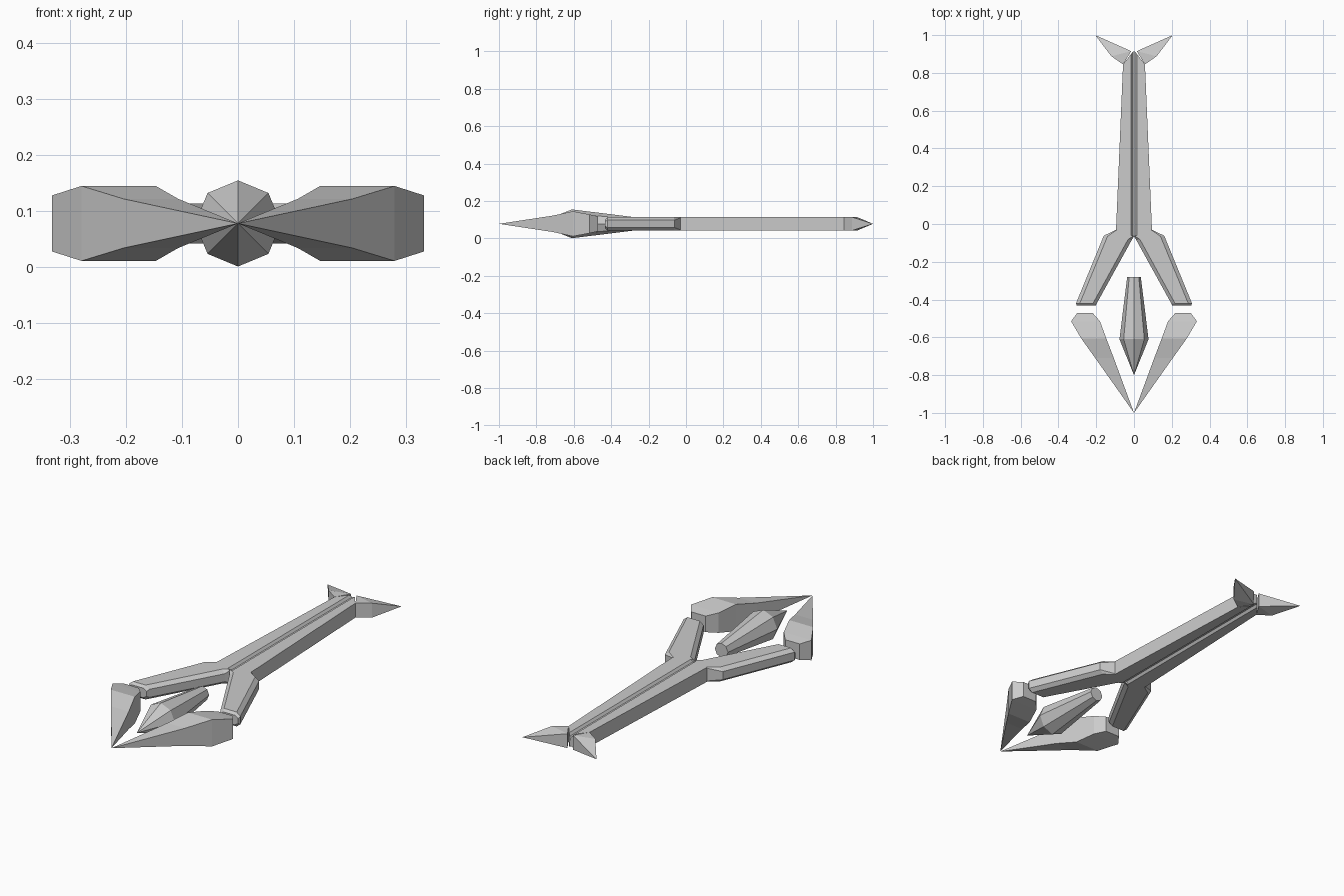
import bpy
import bmesh
import math
from mathutils import Vector

MID = 0.078    # height of the flat symmetry plane
HALF = 0.036   # half thickness of the handle

cube = bpy.data.objects.get("Cube")
if cube:
    bpy.data.objects.remove(cube, do_unlink=True)

steel = bpy.data.materials.new("grey_steel")
steel.use_nodes = True
GREY = (0.6, 0.6, 0.6, 1)
steel.diffuse_color = GREY
steel.node_tree.nodes["Principled BSDF"].inputs["Base Color"].default_value = GREY


def loft(name, rings, mirror=True):
    """Skin a list of equal-length point rings and cap both ends."""
    bm = bmesh.new()
    loops = [[bm.verts.new((x, y, z + MID)) for x, y, z in ring] for ring in rings]
    n = len(loops[0])
    for a, b in zip(loops, loops[1:]):
        for i in range(n):
            j = (i + 1) % n
            bm.faces.new((a[i], a[j], b[j], b[i]))
    bm.faces.new(loops[0])
    bm.faces.new(loops[-1])
    bmesh.ops.remove_doubles(bm, verts=bm.verts[:], dist=0.0001)
    bmesh.ops.recalc_face_normals(bm, faces=bm.faces[:])
    mesh = bpy.data.meshes.new(name)
    bm.to_mesh(mesh)
    bm.free()
    mesh.materials.append(steel)
    obj = bpy.data.objects.new(name, mesh)
    bpy.context.collection.objects.link(obj)
    if mirror:
        mod = obj.modifiers.new("mirror", 'MIRROR')
        mod.use_clip = True
    return obj


def slab(inner, outer, h, chamfer=0.0, drop=0.0):
    """Upright cross-section between two plan points, with chamfered corners."""
    p, q = Vector(inner), Vector(outer)
    step = (q - p).normalized() * chamfer if chamfer else Vector((0, 0))
    top = [(p, h - drop), (p + step, h), (q - step, h), (q, h - drop)]
    if not chamfer:
        top = [(p, h), (q, h)]
    ring = top + [(v, -z) for v, z in reversed(top)]
    return [(v.x, v.y, z) for v, z in ring]


# Shaft: tapered bar with a narrow groove along the top and underside
def shaft_ring(width, y_side, y_mid):
    half = [(width, HALF), (0.015, HALF), (0.006, HALF - 0.012)]
    top = half + [(-x, z) for x, z in reversed(half)]
    ring = top + [(x, -z) for x, z in reversed(top)]
    return [(x, y_mid + (y_side - y_mid) * abs(x) / width, z) for x, z in ring]


loft("shaft", [shaft_ring(0.095, -0.03, -0.065), shaft_ring(0.058, 0.845, 0.92)], mirror=False)

# Forked arms with chamfered edges
loft("fork_arms", [
    slab((0, -0.065), (0.095, -0.03), HALF, 0.004, 0.004),
    slab((0.012, -0.085), (0.16, -0.062), HALF, 0.02, 0.016),
    slab((0.197, -0.42), (0.307, -0.42), HALF, 0.02, 0.016),
    slab((0.203, -0.432), (0.303, -0.432), HALF - 0.012, 0.018, 0.012),
])

# Swept tail fins, each ending in a point
loft("tail_fins", [
    slab((0.015, 0.915), (0.058, 0.845), HALF),
    slab((0.015, 0.915), (0.12, 0.888), HALF),
    [(0.205, 1.0, 0)] * 4,
])

# Twin blades: (y, inner x, outer x, half thickness)
stations = [(-0.71, 0.107, 0.205, 0.044), (-0.605, 0.147, 0.28, 0.067),
            (-0.515, 0.18, 0.333, 0.05), (-0.47, 0.22, 0.30, 0.04)]
loft("blades", [[(0, -1.0, 0)] * 4] + [slab((a, y), (b, y), h) for y, a, b, h in stations])

# Central eight-sided spike
def octagon(y, r):
    return [(r * math.cos(k * math.pi / 4), y, r * math.sin(k * math.pi / 4)) for k in range(8)]


loft("centre_spike", [octagon(-0.8, 0), octagon(-0.61, 0.077), octagon(-0.28, 0.036)], mirror=False)
